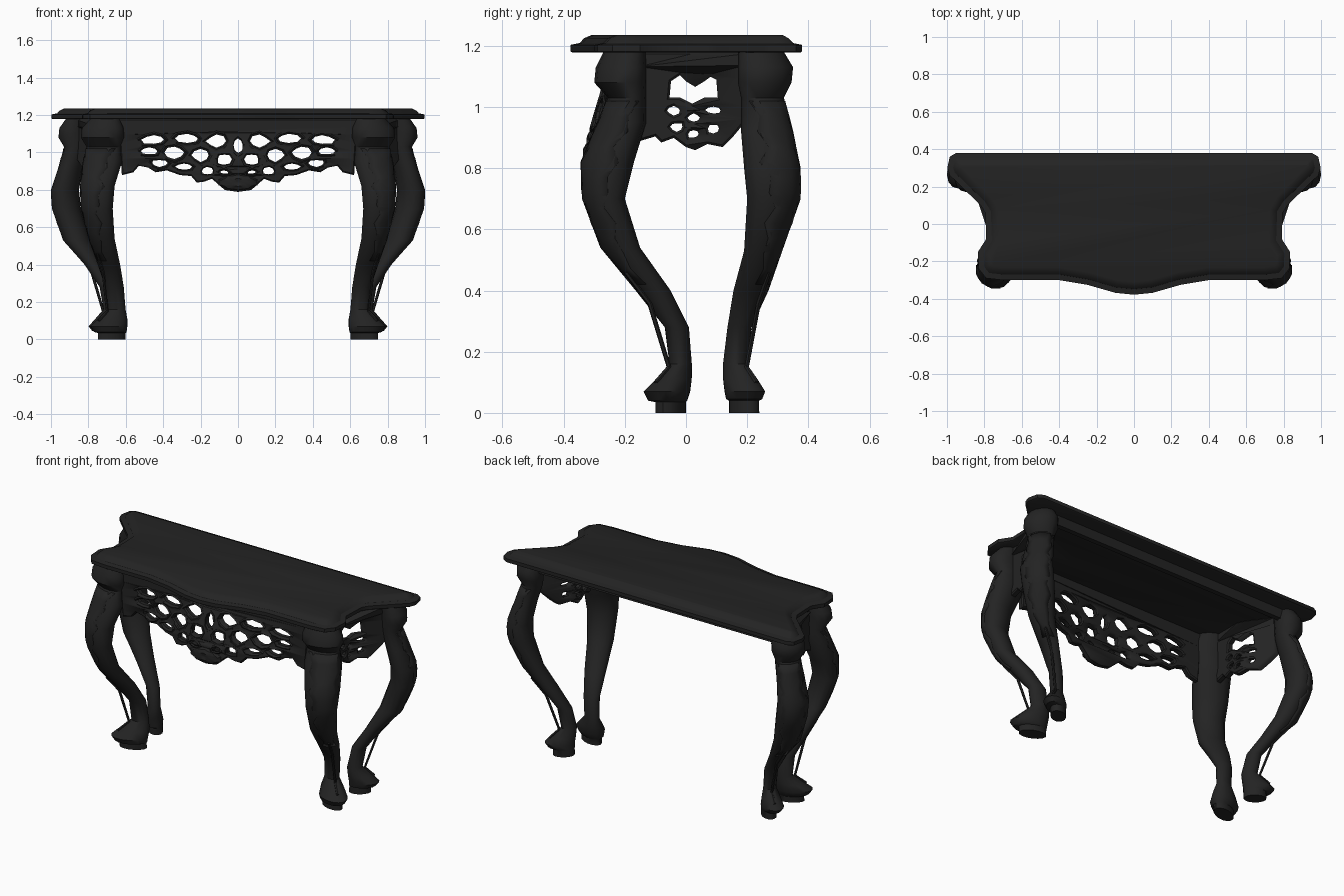
import bpy, bmesh, math, random
from mathutils import Vector

random.seed(4)
cube = bpy.data.objects.get("Cube")
if cube:
    bpy.data.objects.remove(cube)

black = bpy.data.materials.new("black_lacquer")
black.use_nodes = True
COLOUR = (0.017, 0.017, 0.017, 1)
black.diffuse_color = COLOUR
black.node_tree.nodes["Principled BSDF"].inputs["Base Color"].default_value = COLOUR


def finish(name, mesh, mirror=False, solid=0, angle=35):
    ob = bpy.data.objects.new(name, mesh)
    bpy.context.collection.objects.link(ob)
    mesh.materials.clear()
    mesh.materials.append(black)
    bpy.ops.object.select_all(action='DESELECT')
    ob.select_set(True)
    bpy.context.view_layer.objects.active = ob
    bpy.ops.object.shade_smooth_by_angle(angle=math.radians(angle))
    if solid:
        ob.modifiers.new("thickness", 'SOLIDIFY').thickness = solid
    if mirror:
        ob.modifiers.new("mirror", 'MIRROR')
    return ob


def loft(name, rings, closed=True, **kw):
    """Skin a list of equal point rings."""
    bm = bmesh.new()
    vs = [[bm.verts.new(p) for p in r] for r in rings]
    n = len(vs[0])
    for a, b in zip(vs, vs[1:]):
        for i in range(n if closed else n - 1):
            j = (i + 1) % n
            bm.faces.new((a[i], a[j], b[j], b[i]))
    if closed:
        bm.faces.new(vs[0])
        bm.faces.new(vs[-1])
    bmesh.ops.recalc_face_normals(bm, faces=bm.faces)
    mesh = bpy.data.meshes.new(name)
    bm.to_mesh(mesh)
    bm.free()
    return finish(name, mesh, **kw)


def curve_mesh(name, paths, dims='3D', cyclic=False, **settings):
    cu = bpy.data.curves.new(name, 'CURVE')
    cu.dimensions = dims
    for key, val in settings.items():
        setattr(cu, key, val)
    for path in paths:
        sp = cu.splines.new('POLY')
        sp.points.add(len(path) - 1)
        for pt, co in zip(sp.points, path):
            pt.co = (*co, 0, 1) if len(co) == 2 else (*co, 1)
        sp.use_cyclic_u = cyclic
    ob = bpy.data.objects.new(name, cu)
    bpy.context.collection.objects.link(ob)
    deps = bpy.context.evaluated_depsgraph_get()
    mesh = bpy.data.meshes.new_from_object(ob.evaluated_get(deps))
    bpy.data.objects.remove(ob)
    return mesh


# Table top: a bowed outline stepped inwards as it rises
half = [(0, -.378), (.1, -.368), (.25, -.325), (.4, -.3), (.7, -.3), (.79, -.29),
        (.83, -.24), (.835, -.15), (.79, -.08), (.795, .06), (.82, .1),
        (.985, .26), (.998, .3), (.985, .36), (.95, .38)]
outline = [Vector(p) for p in half + [(-x, y) for x, y in half[:0:-1]]]


def inset(points, d):
    out = []
    for i, p in enumerate(points):
        a = (p - points[i - 1]).normalized()
        b = (points[(i + 1) % len(points)] - p).normalized()
        n = Vector((-a.y - b.y, a.x + b.x)).normalized()
        out.append(p + n * d / max(.6, n.dot(Vector((-a.y, a.x)))))
    return out


steps = [(1.178, .006), (1.182, 0), (1.203, 0), (1.209, .03), (1.225, .045), (1.235, .068)]
loft("table_top", [[(p.x, p.y, z) for p in inset(outline, d)] for z, d in steps])

# Legs: sections given as height, x range, y range
front_rows = [(1.18, .63, .79, -.27, -.13), (1.13, .61, .835, -.295, -.13),
              (1.08, .61, .84, -.30, -.13), (1.03, .62, .81, -.255, -.13),
              (.95, .62, .83, -.29, -.13), (.82, .66, .845, -.345, -.17),
              (.7, .67, .84, -.34, -.20), (.54, .66, .80, -.28, -.15),
              (.4, .63, .75, -.165, -.05), (.28, .61, .71, -.07, .01), (.16, .60, .70, -.055, .02),
              (.11, .59, .75, -.10, .02), (.07, .59, .79, -.14, .015),
              (.04, .595, .77, -.125, .005), (.035, .60, .75, -.10, 0), (0, .60, .75, -.10, 0)]
back_rows = [(1.18, .80, .92, .17, .32), (1.13, .79, .955, .17, .35),
             (1.08, .79, .96, .17, .345), (1.03, .80, .93, .18, .32), (.92, .83, .96, .18, .35),
             (.8, .85, 1.0, .19, .375), (.7, .84, .995, .20, .375),
             (.53, .79, .935, .19, .315), (.4, .73, .82, .155, .27),
             (.28, .66, .74, .135, .215), (.16, .64, .72, .12, .20),
             (.11, .64, .765, .12, .235), (.07, .64, .80, .125, .26),
             (.045, .64, .78, .13, .25), (.04, .64, .75, .14, .24), (0, .64, .75, .14, .24)]


def at(row, ang, side, k=1.0):
    """Point on an oval turned to the diagonal: broad at the knee, long at the foot."""
    z, x0, x1, y0, y1 = row
    h = math.radians(min(102, 68 + 60 * z)) / 2
    return ((x0 + x1) / 2 + k * (x1 - x0) / 2 * math.cos(ang + h),
            (y0 + y1) / 2 + k * side * (y1 - y0) / 2 * math.cos(ang - h), z)


def row_at(rows, z):
    for a, b in zip(rows, rows[1:]):
        if a[0] >= z >= b[0]:
            t = (a[0] - z) / (a[0] - b[0])
            return [p + (q - p) * t for p, q in zip(a, b)]


for name, rows, side in (("front", front_rows, -1), ("back", back_rows, 1)):
    loft(name + "_legs", [[at(r, math.tau * i / 14, side) for i in range(14)] for r in rows],
         mirror=True, angle=40)
    # Carved leaf with a jagged edge on the outside of the knee
    strips = []
    for i in range(13):
        width = (1.35, .95, 1.15, .8)[i % 4] * (1 - i * .045)
        row = row_at(rows, 1.02 - i * .05)
        strips.append([at(row, width * t, side, 1.02 + .05 * (1 - abs(t)))
                       for t in (-1, -.5, 0, .5, 1)])
    loft(name + "_leg_leaves", strips, closed=False, mirror=True, solid=.01)
    # Thin stem that spans the hollow of the ankle
    stem = [at(row_at(rows, z), 0, side, 1.03) for z in (.46, .36, .15, .1)]
    mesh = curve_mesh("stem", [stem], bevel_depth=.008, bevel_resolution=1, use_fill_caps=True)
    finish(name + "_leg_stems", mesh, mirror=True)


# Pierced aprons: flat cut-outs bent onto the frame
def dense(pts, step=.05):
    out = []
    for a, b in zip(pts, pts[1:] + pts[:1]):
        a, b = Vector(a), Vector(b)
        n = max(1, math.ceil((b - a).length / step))
        out += [tuple(a.lerp(b, i / n)) for i in range(n)]
    return out


def hole(x, z, rx, rz):
    pts = []
    for i in range(8):
        a, k = math.tau * i / 8, random.uniform(.85, 1.25)
        pts.append((x + rx * k * math.cos(a), z + rz * k * math.sin(a)))
    return pts


def pierced(name, border, holes, place, mirror=False):
    mesh = curve_mesh(name, [dense(border)] + holes, dims='2D', cyclic=True, fill_mode='BOTH',
                      extrude=.012, bevel_depth=.007, bevel_resolution=0, offset=-.006)
    for v in mesh.vertices:
        v.co = place(*v.co)
    bm = bmesh.new()
    bm.from_mesh(mesh)
    bmesh.ops.remove_doubles(bm, verts=bm.verts, dist=.0001)
    bmesh.ops.recalc_face_normals(bm, faces=bm.faces)
    bm.to_mesh(mesh)
    bm.free()
    finish(name, mesh, mirror=mirror, angle=40)


def front_y(x, z):
    """The front bows out at the middle, more so lower down."""
    bow = .5 + .5 * math.cos(math.pi * min(1, abs(x) / .55))
    return -.215 - bow * (.025 + .06 * min(1, max(0, (1.1 - z) / .2)))


edge = [(0, .79), (.07, .8), (.11, .835), (.14, .86), (.18, .845), (.22, .84), (.25, .875),
        (.31, .88), (.38, .905), (.44, .895), (.48, .92), (.53, .93), (.56, .895), (.62, .88)]
front_border = edge + [(.64, 1.18), (-.64, 1.18)] + [(-x, z) for x, z in edge[:0:-1]]
front_holes = [hole(0, 1.04, .028, .036)]
for spec in [(.45, 1.068, .06, .024), (.27, 1.075, .058, .022), (.115, 1.06, .05, .034),
             (.34, 1.0, .045, .03), (.2, .985, .048, .032), (.42, .943, .045, .018),
             (.475, 1.008, .045, .019), (.29, .925, .04, .019), (.075, .965, .036, .028),
             (.165, .902, .032, .018), (.075, .895, .03, .015)]:
    right = hole(*spec)
    front_holes += [right, [(-x, z) for x, z in right]]
pierced("front_apron", front_border, front_holes, lambda x, z, d: (x, front_y(x, z) + d, z))

# Raised scroll rims that wind around the openings
rims = []
for ring in front_holes:
    cx, cz = (sum(c) / len(ring) for c in zip(*ring))
    rims.append([(x, front_y(x, z) - .02, z) for x, z in
                 ((cx + (x - cx) * 1.25, cz + (z - cz) * 1.35) for x, z in ring)])
mesh = curve_mesh("rims", rims, bevel_depth=.007, bevel_resolution=0, use_fill_caps=True)
finish("front_scrolls", mesh)


def side_x(y):
    return .725 + max(0, y - .04) * .75


side_border = [(-.16, 1.18), (-.15, .89), (-.1, .905), (-.08, .885), (-.04, .9), (0, .87),
               (.03, .86), (.07, .88), (.12, .87), (.15, .9), (.2, .96), (.2, 1.18)]
heart = [(-.055, 1.03), (-.05, 1.085), (-.02, 1.105), (0, 1.085), (.03, 1.067), (.06, 1.085),
         (.08, 1.1), (.1, 1.09), (.105, 1.03), (.06, 1.03), (.02, 1.01), (-.02, 1.03)]
side_holes = [heart] + [hole(*h) for h in (
    (-.04, .988, .024, .014), (.09, .99, .026, .014), (-.03, .935, .02, .014),
    (.09, .93, .02, .015), (.025, .912, .02, .014), (.025, .965, .018, .012))]
pierced("side_aprons", side_border, side_holes,
        lambda y, z, d: (side_x(y) + d, y, z), mirror=True)

# Ribbed shell at the middle of the front apron
shell = []
for k, bulge in ((1, 0), (.85, .015), (.45, .025), (.1, .02)):
    ring = []
    for i in range(20):
        a = math.tau * i / 20
        rib = k * (1 if i % 2 else .9)
        ring.append((.11 * rib * math.cos(a), -.312 - bulge, .84 + .048 * rib * math.sin(a)))
    shell.append(ring)
loft("front_shell", shell)

# Rail under the back edge
loft("back_rail", [[(x, y, z) for y, z in ((.26, 1.12), (.29, 1.12), (.29, 1.18), (.26, 1.18))]
                   for x in (-.85, .85)])
